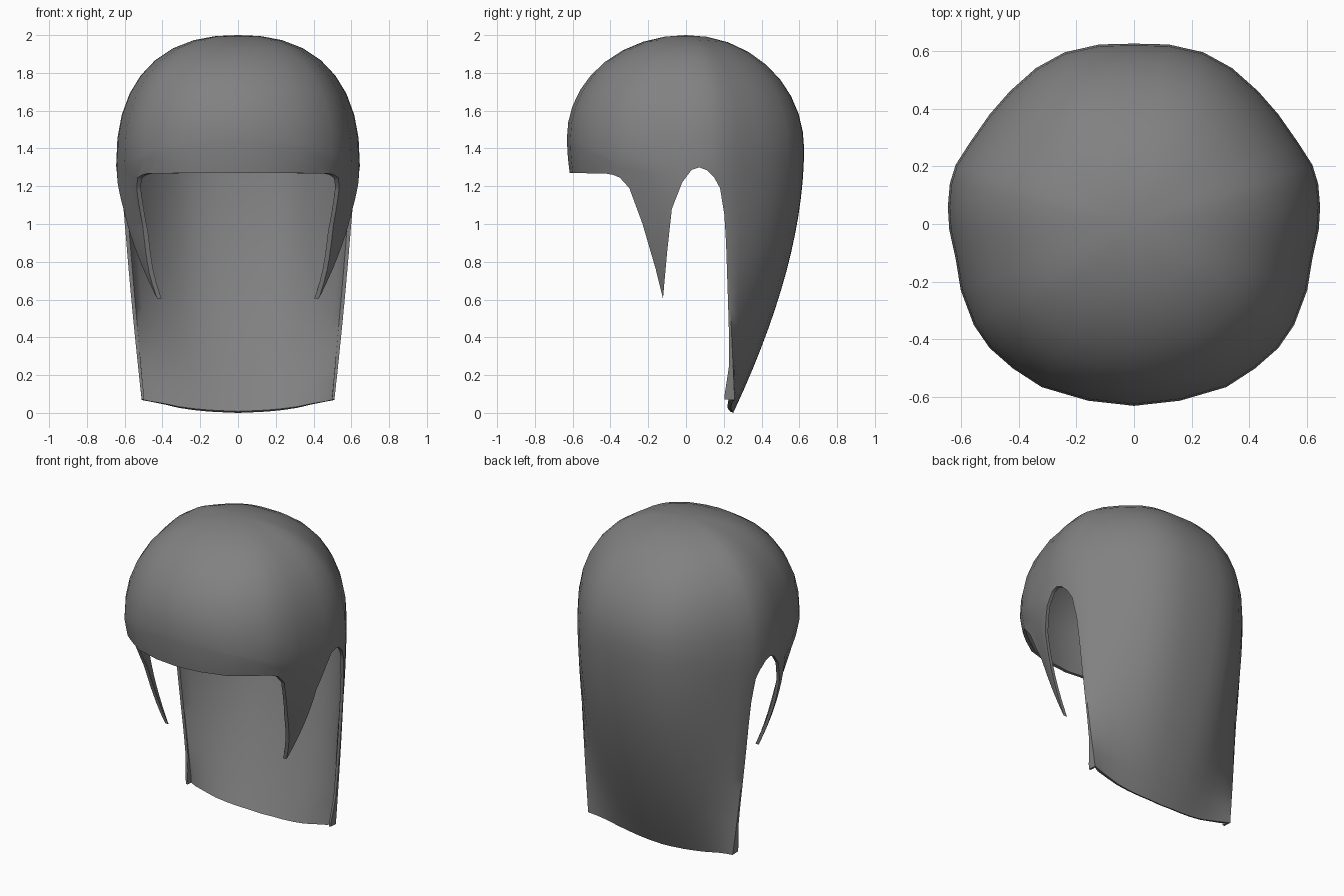
import bpy, bmesh
from mathutils import Vector

if "Cube" in bpy.data.objects:
    bpy.data.objects.remove(bpy.data.objects["Cube"])

TOP = 2.0
# Half shell, front to back: widest ring x, y, lower end x, y, z, inward pull of the bend
COLS = [
    (0, -.63, 0, -.585, 1.1, .1), (.16, -.612, .15, -.57, 1.1, .1), (.32, -.565, .29, -.52, 1.1, .15),
    (.42, -.50, .37, -.45, 1.1, .25), (.50, -.43, .39, -.38, .9, .35), (.555, -.35, .35, -.31, .5, .4),
    (.60, -.23, .35, -.22, .5, .38), (.618, -.12, .375, -.12, .5, -.03), (.64, -.02, .40, -.04, .5, -.03),
    (.645, .06, .43, .04, .3, .1), (.638, .14, .51, .03, .08, .25), (.618, .205, .51, .258, .068, .28),
    (.57, .28, .465, .25, .06, .15), (.50, .38, .39, .241, .045, .1), (.43, .46, .315, .238, .027, .08),
    (.34, .54, .235, .24, .015, .05), (.24, .595, .155, .245, .007, .02), (.12, .622, .075, .25, .003, 0),
    (0, .625, 0, .25, 0, 0),
]
LEVELS = [.18, .36, .53, .68, .80, .89, .955, .99]   # dome ring radii
NLOW = 14


def column(c, sx):
    """Points of one strip: dome curve, then hanging curve below the widest ring."""
    ex, ey, bx, by, bz, pull = c
    w = (ex / .645) ** 2                              # 0 at the middle, 1 at the sides
    eq = (1.46 if ey < 0 else 1.40) * (1 - w) + 1.31 * w
    p = 2.02 + .36 * w
    pts = [Vector((sx * ex * r, ey * r, eq + (TOP - eq) * (1 - r ** p) ** (1 / p)))
           for r in LEVELS]
    e, b = Vector((sx * ex, ey, eq)), Vector((sx * bx, by, bz))
    bulge = .02 * w if ey > .2 else 0
    m = Vector((sx * (ex + pull * (bx - ex)), ey + bulge, eq - .43 * (eq - bz)))
    for i in range(NLOW + 1):
        t = i / NLOW
        pts.append(e * (1 - t) ** 2 + m * 2 * t * (1 - t) + b * t * t)
    return pts


def mesh_object(name, bm):
    bmesh.ops.recalc_face_normals(bm, faces=bm.faces)
    me = bpy.data.meshes.new(name)
    bm.to_mesh(me)
    bm.free()
    ob = bpy.data.objects.new(name, me)
    bpy.context.collection.objects.link(ob)
    return ob


# Hair shell surface
bm = bmesh.new()
ring = [column(c, 1) for c in COLS] + [column(c, -1) for c in COLS[-2:0:-1]]
grid = [[bm.verts.new(p) for p in col] for col in ring]
apex = bm.verts.new((0, 0, TOP))
for i, a in enumerate(grid):
    b = grid[(i + 1) % len(grid)]
    bm.faces.new((apex, a[0], b[0]))
    for j in range(len(a) - 1):
        bm.faces.new((a[j], a[j + 1], b[j + 1], b[j]))
shell = mesh_object("hair_shell", bm)

# Side-profile cutter: face opening, pointed sideburns and ear arches
CUT = [(-1, 1.272), (-.43, 1.268), (-.385, 1.26), (-.35, 1.245), (-.30, 1.19), (-.23, 1.0), (-.16, .76),
       (-.122, .605), (-.10, .85), (-.075, 1.08), (-.02, 1.22), (.03, 1.287), (.07, 1.30), (.11, 1.285),
       (.15, 1.245), (.18, 1.19), (.203, 1.05), (.212, .9), (.222, .6), (.228, .4), (.228, .25),
       (.205, .1), (.2, -.3), (-1, -.3)]
bm = bmesh.new()
face = bm.faces.new([bm.verts.new((-1, y, z)) for y, z in CUT])
ext = bmesh.ops.extrude_face_region(bm, geom=[face])
bmesh.ops.translate(bm, vec=(2, 0, 0), verts=[v for v in ext["geom"] if isinstance(v, bmesh.types.BMVert)])
cutter = mesh_object("opening_cutter", bm)
cutter.hide_render = True

# Thickness, then openings
sol = shell.modifiers.new("thickness", 'SOLIDIFY')
sol.thickness = .02
sol.offset = -1
cut = shell.modifiers.new("openings", 'BOOLEAN')
cut.operation = 'DIFFERENCE'
cut.solver = 'EXACT'
cut.object = cutter
bpy.context.view_layer.objects.active = shell
shell.select_set(True)
for name in ("thickness", "openings"):
    bpy.ops.object.modifier_apply(modifier=name)
bpy.data.objects.remove(cutter)
bpy.ops.object.shade_smooth_by_angle(angle=.7)

# Dark grey hair colour
mat = bpy.data.materials.new("dark_grey")
mat.diffuse_color = (.22, .22, .22, 1)
mat.use_nodes = True
mat.node_tree.nodes["Principled BSDF"].inputs["Base Color"].default_value = mat.diffuse_color
shell.data.materials.clear()
shell.data.materials.append(mat)
